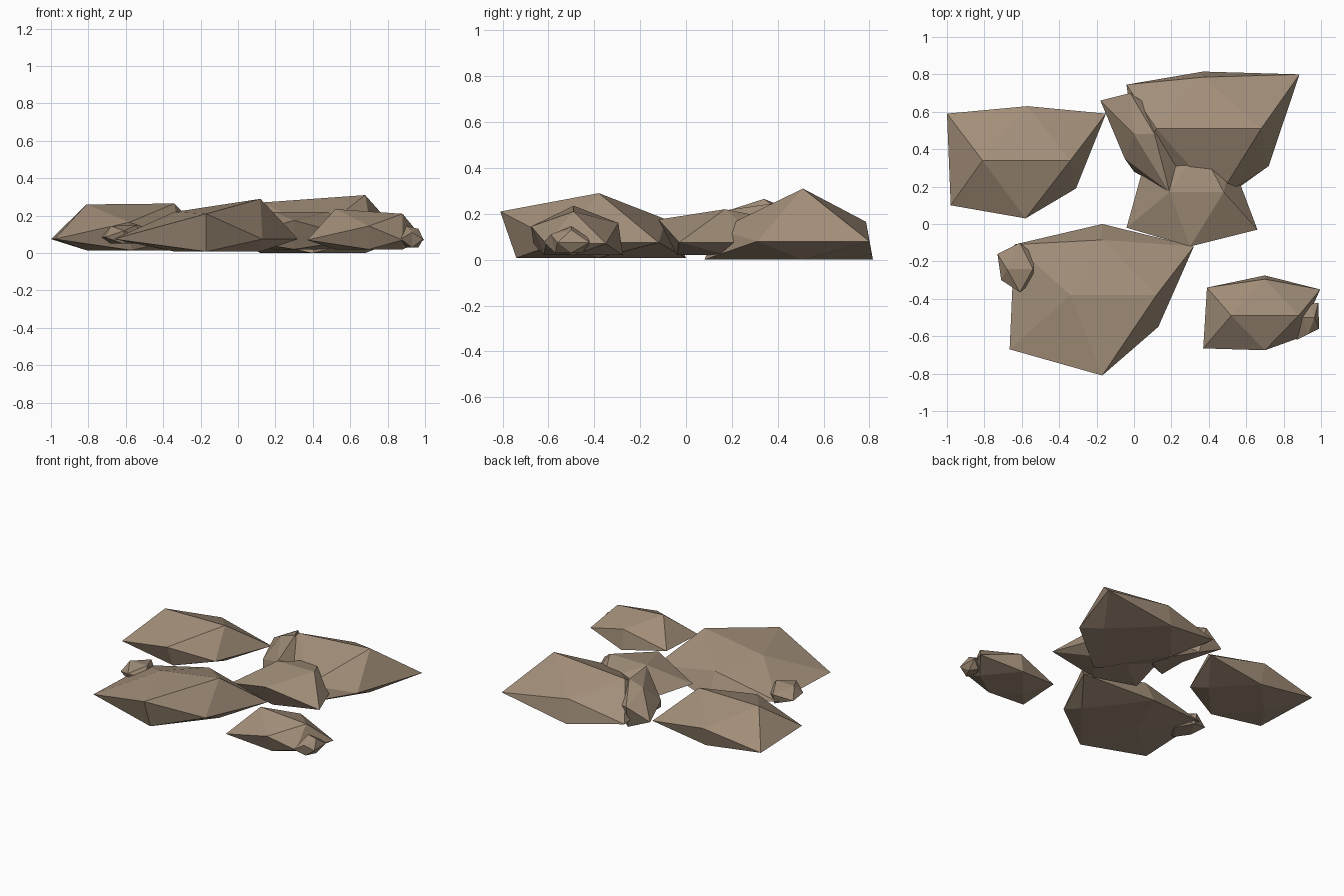
import bpy
import bmesh
from mathutils import Vector

default_cube = bpy.data.objects.get("Cube")
if default_cube:
    bpy.data.objects.remove(default_cube, do_unlink=True)

# One stone colour for every rock
stone = bpy.data.materials.new("warm_brown_stone")
stone.use_nodes = True
stone_colour = (0.36, 0.27, 0.19, 1.0)
stone.diffuse_color = stone_colour
stone.node_tree.nodes["Principled BSDF"].inputs["Base Color"].default_value = stone_colour

GOLDEN = (1 + 5 ** 0.5) / 2


def rock(name, waist, waist_z, ridge_y, ridge_left, ridge_right,
         front_top, front_foot, back_top, back_foot, base_z):
    """A twelve-cornered rock: an icosahedron pulled into shape.

    waist: front-left, front-right, back-right, back-left as (x, y)
    ridge_left, ridge_right: crest ends as (x, z)
    front/back top and foot: middle points as (x, y, z) and (x, y)
    """
    shaped = {}
    # Wide waist corners
    for (sx, sy), (x, y) in zip(((-1, -1), (1, -1), (1, 1), (-1, 1)), waist):
        shaped[(sx * GOLDEN, sy, 0)] = (x, y, waist_z)
    # Crest above and matching keel below
    for sx, (x, z) in ((-1, ridge_left), (1, ridge_right)):
        shaped[(sx, 0, GOLDEN)] = (x, ridge_y, z)
        shaped[(sx, 0, -GOLDEN)] = (x, ridge_y, base_z)
    # Front and back middles
    for sy, top, foot in ((-1, front_top, front_foot), (1, back_top, back_foot)):
        shaped[(0, sy * GOLDEN, 1)] = top
        shaped[(0, sy * GOLDEN, -1)] = (*foot, base_z)

    bm = bmesh.new()
    target = {bm.verts.new(unit): Vector(point) for unit, point in shaped.items()}
    bmesh.ops.convex_hull(bm, input=list(bm.verts))
    for vert, point in target.items():
        vert.co = point
    bmesh.ops.recalc_face_normals(bm, faces=list(bm.faces))

    mesh = bpy.data.meshes.new(name)
    bm.to_mesh(mesh)
    bm.free()
    mesh.materials.append(stone)
    bpy.context.collection.objects.link(bpy.data.objects.new(name, mesh))


# Large boulders
rock("front_boulder",
     waist=[(-.665, -.67), (.13, -.55), (.32, -.12), (-.64, -.11)], waist_z=.075,
     ridge_y=-.38, ridge_left=(-.34, .22), ridge_right=(.12, .29),
     front_top=(-.17, -.81, .21), front_foot=(-.17, -.74),
     back_top=(-.17, -.085, .175), back_foot=(-.17, 0), base_z=.008)

rock("right_boulder",
     waist=[(-.98, .1), (-.31, .19), (-.15, .59), (-1, .59)], waist_z=.075,
     ridge_y=.34, ridge_left=(-.81, .26), ridge_right=(-.34, .265),
     front_top=(-.58, .03, .165), front_foot=(-.57, .09),
     back_top=(-.57, .63, .15), back_foot=(-.57, .59), base_z=.015)

rock("back_boulder",
     waist=[(.02, .3), (.72, .31), (.885, .8), (-.04, .745)], waist_z=.08,
     ridge_y=.51, ridge_left=(.12, .27), ridge_right=(.68, .31),
     front_top=(.45, .14, .13), front_foot=(.4, .08),
     back_top=(.37, .785, .165), back_foot=(.37, .815), base_z=0)

# Medium rocks
rock("middle_rock",
     waist=[(-.04, -.02), (.66, -.03), (.52, .34), (.06, .34)], waist_z=.075,
     ridge_y=.17, ridge_left=(.19, .22), ridge_right=(.48, .22),
     front_top=(.3, -.12, .175), front_foot=(.3, -.04),
     back_top=(.35, .42, .17), back_foot=(.35, .42), base_z=.02)

rock("front_left_rock",
     waist=[(.37, -.665), (.88, -.61), (.995, -.35), (.39, -.34)], waist_z=.07,
     ridge_y=-.49, ridge_left=(.52, .235), ridge_right=(.88, .21),
     front_top=(.7, -.675, .145), front_foot=(.7, -.62),
     back_top=(.7, -.295, .16), back_foot=(.7, -.275), base_z=.02)

rock("leaning_slab",
     waist=[(-.05, .35), (.28, .38), (.2, .55), (-.18, .66)], waist_z=.1,
     ridge_y=.48, ridge_left=(0, .23), ridge_right=(.11, .26),
     front_top=(.19, .17, .215), front_foot=(0, .28),
     back_top=(-.02, .7, .18), back_foot=(0, .65), base_z=.015)

# Small stones tucked against the boulders
rock("right_pebble",
     waist=[(-.71, -.3), (-.53, -.3), (-.53, -.17), (-.73, -.16)], waist_z=.085,
     ridge_y=-.24, ridge_left=(-.68, .145), ridge_right=(-.54, .15),
     front_top=(-.61, -.365, .12), front_foot=(-.61, -.34),
     back_top=(-.61, -.1, .12), back_foot=(-.61, -.12), base_z=.05)

rock("left_pebble",
     waist=[(.87, -.62), (.99, -.56), (.985, -.42), (.88, -.45)], waist_z=.075,
     ridge_y=-.5, ridge_left=(.9, .145), ridge_right=(.965, .13),
     front_top=(.93, -.59, .11), front_foot=(.93, -.57),
     back_top=(.94, -.43, .1), back_foot=(.93, -.45), base_z=.03)
